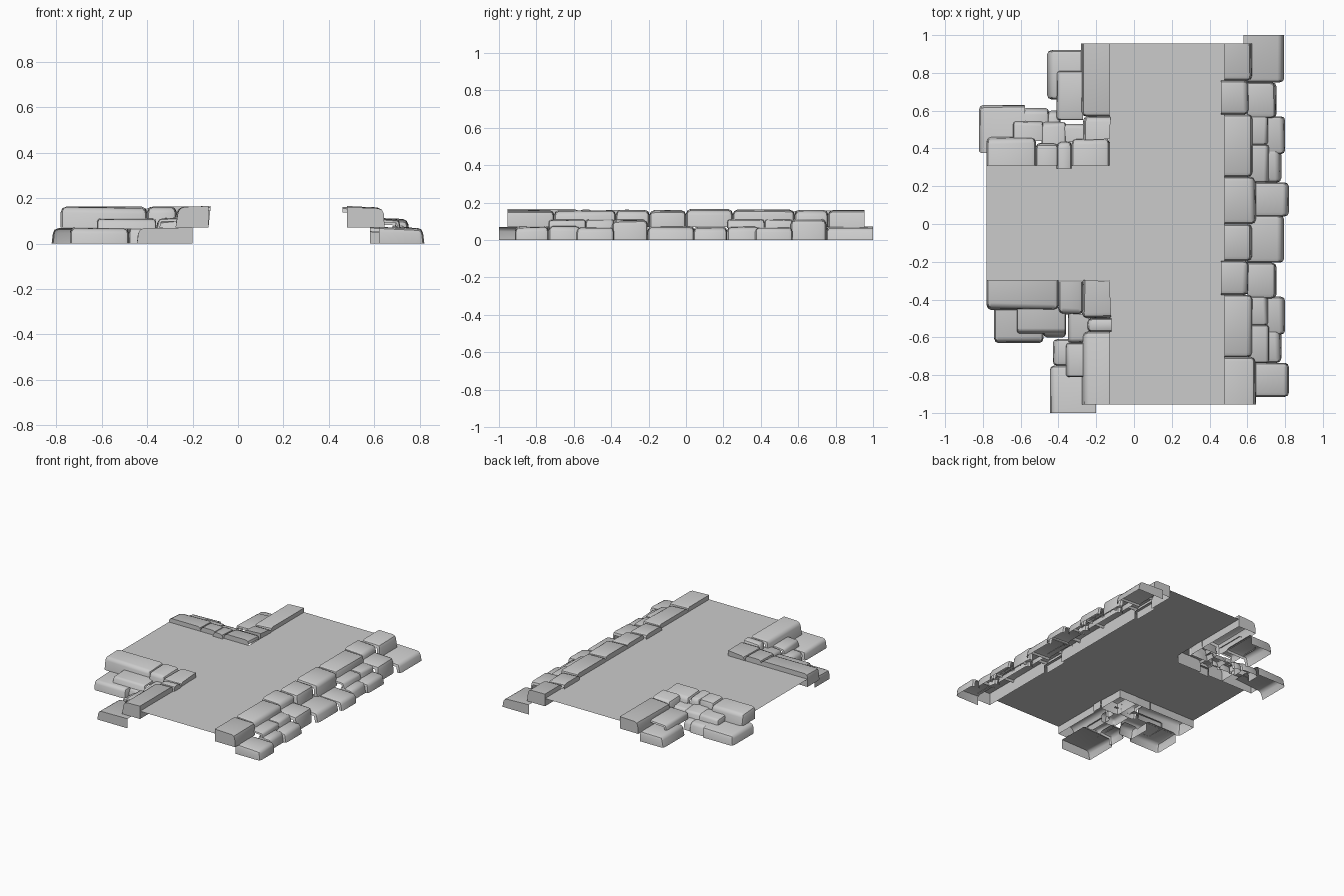
import bpy, bmesh, math, random
from mathutils import Vector

random.seed(4)
default = bpy.data.objects.get("Cube")
if default:
    bpy.data.objects.remove(default, do_unlink=True)

grey = bpy.data.materials.new("stone_grey")
grey.use_nodes = True
colour = (0.6, 0.6, 0.6, 1)
grey.diffuse_color = colour
grey.node_tree.nodes["Principled BSDF"].inputs["Base Color"].default_value = colour

FLOOR = 0.127
# bottom and top height of each course
COURSES = {
    "lower_stone": (0, 0.073),
    "tall_stone": (0, 0.113),
    "middle_stone": (0.065, 0.113),
    "upper_stone": (0.07, 0.162),
}


def add_mesh(name, bm):
    mesh = bpy.data.meshes.new(name)
    bm.to_mesh(mesh)
    bm.free()
    mesh.materials.append(grey)
    obj = bpy.data.objects.new(name, mesh)
    bpy.context.collection.objects.link(obj)
    return obj


def stone(name, x0, x1, y0, y1, out):
    """Hollow stone shell, worn round on the side facing out."""
    z0, z1 = COURSES[name]
    z1 += random.uniform(-0.004, 0.004)
    size = Vector((x1 - x0, y1 - y0, z1 - z0))
    centre = Vector((x0 + x1, y0 + y1, z0 + z1)) / 2
    out = Vector((out[0], out[1], 0)).normalized()
    bm = bmesh.new()
    bmesh.ops.create_cube(bm, size=1)
    for v in bm.verts:
        v.co = centre + v.co * size
    bm.normal_update()

    outer = [f for f in bm.faces if f.normal.dot(out) > 0.5]
    inner = [f for f in bm.faces if f.normal.dot(out) < -0.5]
    top = max(bm.faces, key=lambda f: f.normal.z)
    base = min(bm.faces, key=lambda f: f.normal.z)

    def worn(e):
        if base in e.link_faces or any(f in inner for f in e.link_faces):
            return False
        return not all(abs(v.co.y) > 0.94 for v in e.verts)

    edges = [e for e in bm.edges if worn(e)]
    # slope the top gently outwards and pull in its outer rim
    for v in top.verts:
        if any(f in outer for f in v.link_faces):
            v.co.z -= random.uniform(0.002, 0.01)
            v.co -= out * random.uniform(0.004, 0.016)
    bmesh.ops.bevel(bm, geom=edges, offset=min(0.024, 0.3 * min(size)),
                    segments=2, profile=0.5, affect="EDGES", clamp_overlap=True)
    bm.normal_update()

    def hidden(f):
        if f.normal.z < -0.9:
            return True
        facing = f.normal.dot(out)
        if facing < -0.5:
            return name != "upper_stone"
        # joints between neighbours stay open, free ends stay closed
        c = f.calc_center_median()
        free_end = abs(c.y) > 0.9 or c.x < -0.45
        return abs(f.normal.z) < 0.2 and abs(facing) < 0.2 and not free_end

    bmesh.ops.delete(bm, geom=[f for f in bm.faces if hidden(f)], context="FACES")
    add_mesh(name, bm)


def course(name, out, *boxes):
    for box in boxes:
        stone(name, *box, out)


# T-shaped floor sheet, set partway up the inner walls
bm = bmesh.new()
outline = [(-.13, -.955), (.48, -.955), (.48, .955), (-.13, .955),
           (-.13, .31), (-.78, .31), (-.78, -.3), (-.13, -.3)]
bm.faces.new([bm.verts.new((x, y, FLOOR)) for x, y in outline])
add_mesh("floor", bm)

EAST, WEST, NORTH, SOUTH = (1, 0), (-1, 0), (0, 1), (0, -1)
NORTH_WEST, SOUTH_WEST = (-1, 1), (-1, -1)

# long straight wall: one module laid twice
for shift in (0, -0.955):
    def run(name, *boxes):
        course(name, EAST, *[(a, b, c + shift, d + shift) for a, b, c, d in boxes])
    run("upper_stone", (.48, .625, .76, .955), (.46, .61, .58, .76),
        (.48, .63, .25, .58), (.48, .645, 0, .25))
    run("lower_stone", (.58, .795, .75, 1), (.68, .8, .37, .57),
        (.68, .78, .22, .39), (.62, .82, .04, .22))
    run("tall_stone", (.6, .755, .56, .75))
    run("middle_stone", (.61, .71, .42, .57), (.61, .715, .22, .42))

# back corner
course("upper_stone", WEST, (-.28, -.13, .57, .955))
course("upper_stone", NORTH_WEST, (-.27, -.13, .45, .57))
course("upper_stone", NORTH, (-.78, -.52, .31, .46), (-.52, -.4, .31, .43),
       (-.41, -.33, .295, .44), (-.33, -.13, .31, .455))
course("middle_stone", WEST, (-.41, -.27, .55, .81))
course("middle_stone", NORTH_WEST, (-.38, -.26, .44, .53))
course("middle_stone", NORTH, (-.64, -.48, .44, .545), (-.49, -.36, .42, .54))
course("lower_stone", WEST, (-.46, -.27, .66, .92))
course("lower_stone", NORTH_WEST, (-.82, -.58, .385, .63))
course("lower_stone", NORTH, (-.59, -.45, .51, .615), (-.46, -.39, .51, .6))

# front corner
course("upper_stone", WEST, (-.275, -.13, -.955, -.57), (-.25, -.12, -.57, -.5))
course("upper_stone", SOUTH_WEST, (-.275, -.13, -.5, -.305))
course("upper_stone", SOUTH, (-.78, -.4, -.455, -.3), (-.4, -.27, -.48, -.305))
course("middle_stone", WEST, (-.36, -.26, -.81, -.63))
course("middle_stone", SOUTH_WEST, (-.35, -.24, -.63, -.48))
course("middle_stone", SOUTH, (-.62, -.36, -.58, -.44))
course("lower_stone", WEST, (-.445, -.2, -1, -.75), (-.43, -.33, -.75, -.61))
course("lower_stone", SOUTH, (-.74, -.48, -.63, -.44), (-.48, -.36, -.6, -.54))

# soft shading with crisp corners
bpy.ops.object.select_all(action="DESELECT")
for obj in bpy.context.collection.objects:
    if obj.type == "MESH" and obj.data.materials and obj.data.materials[0] == grey:
        obj.select_set(True)
        bpy.context.view_layer.objects.active = obj
bpy.ops.object.shade_smooth_by_angle(angle=math.radians(40))
